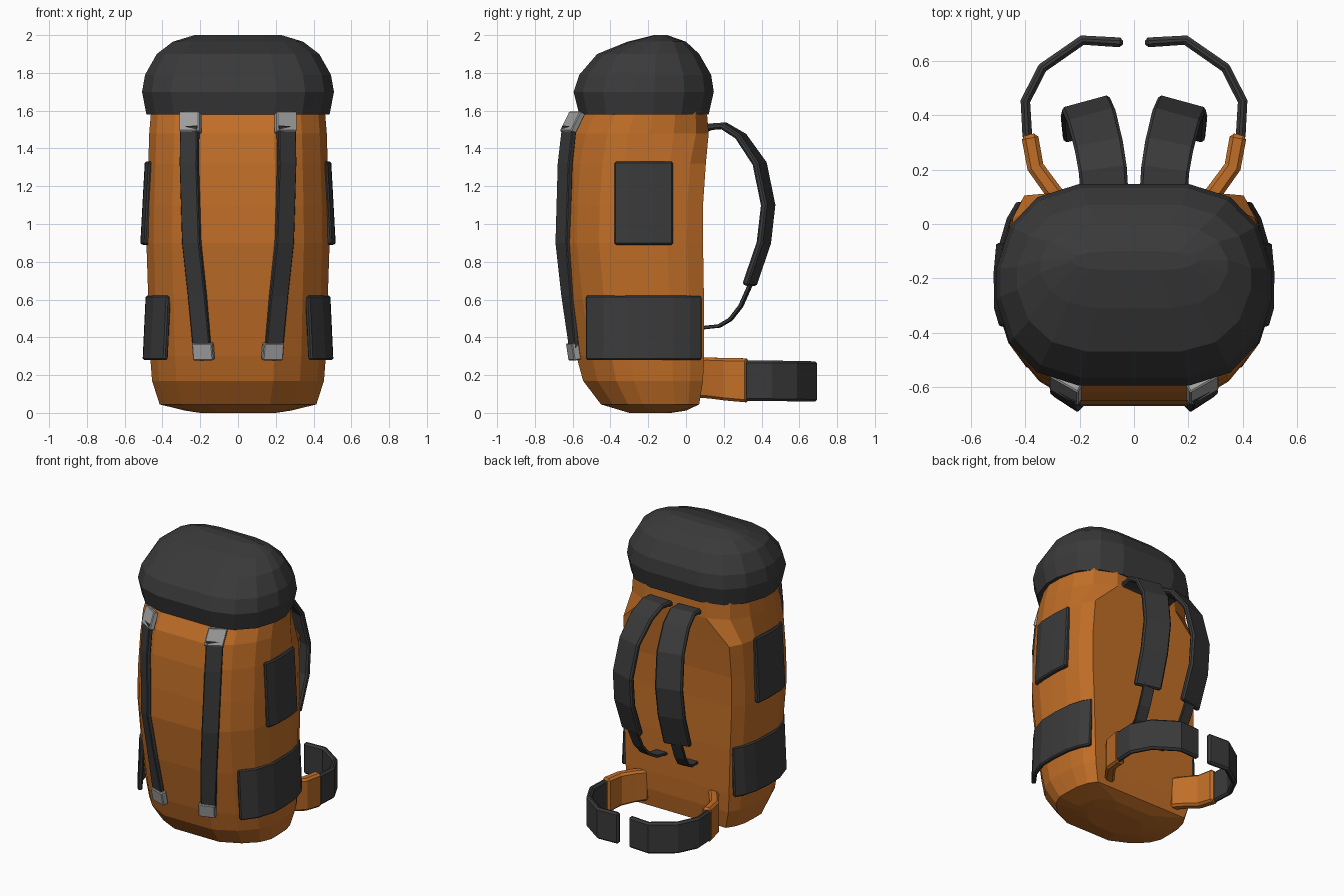
import bpy, bmesh
from mathutils import Vector


def material(name, rgb):
    m = bpy.data.materials.new(name)
    m.diffuse_color = (*rgb, 1)
    return m


ORANGE = material("orange_canvas", (0.53, 0.155, 0.02))
DARK = material("charcoal_fabric", (0.042, 0.042, 0.042))
SILVER = material("silver_buckle", (0.36, 0.36, 0.36))


def finish(name, bm, mat, bevel=0.0, mirror=False):
    bmesh.ops.recalc_face_normals(bm, faces=bm.faces)
    me = bpy.data.meshes.new(name)
    bm.to_mesh(me)
    bm.free()
    me.materials.append(mat)
    ob = bpy.data.objects.new(name, me)
    bpy.context.collection.objects.link(ob)
    if bevel:
        b = ob.modifiers.new("bevel", 'BEVEL')
        b.width, b.segments, b.limit_method = bevel, 1, 'ANGLE'
        b.angle_limit = 1.0
    if mirror:
        ob.modifiers.new("mirror", 'MIRROR')
    return ob


def loft(name, mat, rings):
    """Stack of rounded sections: (z, half width, front y, back y, front quarter, back quarter)."""
    bm = bmesh.new()
    loops = []
    for z, hx, yf, yb, front, back in rings:
        cy, hy = (yf + yb) / 2, (yb - yf) / 2
        half = [(u, -v) for u, v in front] + [(u, v) for u, v in reversed(back)]
        outline = half + [(-u, v) for u, v in reversed(half)]
        loops.append([bm.verts.new((u * hx, cy + v * hy, z)) for u, v in outline])
    for a, b in zip(loops, loops[1:]):
        for i in range(len(a)):
            j = (i + 1) % len(a)
            bm.faces.new((a[i], a[j], b[j], b[i]))
    bm.faces.new(loops[0])
    bm.faces.new(loops[-1])
    return finish(name, bm, mat)


def slab(name, mat, points, widths, thick, bevel=0.008):
    """Mirrored flat band along a path; widths holds the half-width vector at each point."""
    bm = bmesh.new()
    pts = [Vector(p) for p in points]
    if isinstance(widths, tuple):
        widths = [widths] * len(pts)
    loops = []
    for i, p in enumerate(pts):
        w = Vector(widths[i])
        t = pts[min(i + 1, len(pts) - 1)] - pts[max(i - 1, 0)]
        n = t.cross(w).normalized() * thick / 2
        loops.append([bm.verts.new(q) for q in (p - w - n, p + w - n, p + w + n, p - w + n)])
    for a, b in zip(loops, loops[1:]):
        for i in range(4):
            j = (i + 1) % 4
            bm.faces.new((a[i], a[j], b[j], b[i]))
    bm.faces.new(loops[0])
    bm.faces.new(loops[-1])
    return finish(name, bm, mat, bevel, True)


# Section quarters, from centre line out to the side
FRONT = [(0.41, 1), (0.72, 0.76), (0.92, 0.45), (1, 0.15)]
SQUARE = [(0.85, 1), (0.94, 0.78), (0.99, 0.5), (1, 0.15)]
ROUND = [(0.5, 1), (0.80, 0.82), (0.95, 0.5), (1, 0.15)]
LID = [(0.4, 1), (0.7, 0.87), (0.9, 0.58), (1, 0.15)]

# Main sack
loft("main_sack", ORANGE, [
    (0.0, 0.20, -0.30, -0.08, FRONT, ROUND),
    (0.012, 0.28, -0.34, 0.0, FRONT, ROUND),
    (0.045, 0.415, -0.45, 0.07, FRONT, SQUARE),
    (0.17, 0.455, -0.545, 0.09, FRONT, SQUARE),
    (0.30, 0.465, -0.58, 0.095, FRONT, SQUARE),
    (0.60, 0.475, -0.635, 0.095, FRONT, SQUARE),
    (0.90, 0.485, -0.67, 0.09, FRONT, SQUARE),
    (1.10, 0.482, -0.665, 0.09, FRONT, SQUARE),
    (1.32, 0.475, -0.65, 0.105, FRONT, SQUARE),
    (1.48, 0.47, -0.62, 0.12, FRONT, ROUND),
    (1.60, 0.46, -0.55, 0.11, FRONT, ROUND)])

# Top lid, its crest pushed towards the back
loft("top_lid", DARK, [(*r, LID, LID) for r in (
    (1.58, 0.485, -0.565, 0.12),
    (1.70, 0.508, -0.595, 0.147),
    (1.79, 0.492, -0.565, 0.133),
    (1.90, 0.43, -0.47, 0.07),
    (1.965, 0.345, -0.31, 0.0),
    (2.0, 0.23, -0.17, -0.10))])

# Side pockets, wrapped around the sack
slab("lower_side_pocket", DARK,
     [(x, y, 0.45) for x, y in ((0.372, -0.525), (0.442, -0.43), (0.48, -0.31), (0.482, -0.19),
                                (0.472, -0.07), (0.447, 0.015), (0.41, 0.078))],
     (-0.008, 0, 0.17), 0.03)
slab("upper_side_pocket", DARK,
     [(x, y, 1.11) for x, y in ((0.467, -0.375), (0.486, -0.31), (0.488, -0.18), (0.478, -0.07))],
     (-0.012, 0, 0.22), 0.035)

# Front compression straps and their buckles
tilt = (0.046, 0.030, 0)
slab("front_strap", DARK,
     [(0.255, -0.617, 1.52), (0.258, -0.640, 1.32), (0.245, -0.652, 0.90),
      (0.215, -0.625, 0.62), (0.19, -0.592, 0.34)],
     [tilt, tilt, tilt, (0.046, 0.025, 0), (0.046, 0.015, 0)], 0.028, 0.005)
slab("upper_buckle", SILVER, [(0.252, -0.575, 1.59), (0.252, -0.626, 1.485)],
     (0.053, 0.030, 0), 0.036, 0.005)
slab("lower_buckle", SILVER, [(0.187, -0.602, 0.37), (0.18, -0.588, 0.28)],
     (0.053, 0.016, 0), 0.040, 0.005)

# Padded shoulder straps
pad = [(0.11, 0.07, 1.49), (0.11, 0.13, 1.515), (0.115, 0.20, 1.52), (0.13, 0.29, 1.465),
       (0.155, 0.39, 1.32), (0.175, 0.435, 1.10), (0.18, 0.412, 0.90), (0.172, 0.335, 0.675)]
slab("shoulder_strap", DARK, pad,
     [(0.088, -0.024 * min(1, i / 4), 0) for i in range(len(pad))], 0.035, 0.01)
slab("shoulder_strap_webbing", DARK,
     [(0.168, 0.35, 0.70), (0.16, 0.29, 0.565), (0.145, 0.235, 0.495),
      (0.13, 0.175, 0.46), (0.115, 0.08, 0.45)], (0.04, -0.005, 0), 0.018, 0.003)

# Hip belt: padded wings and dark ends
slab("hip_belt_wing", ORANGE,
     [(0.25, 0.06, 0.185), (0.305, 0.13, 0.185), (0.363, 0.21, 0.178), (0.385, 0.33, 0.172)],
     [(0, 0, 0.105), (0, 0, 0.108), (0, 0, 0.112), (0, 0, 0.117)], 0.062, 0.014)
slab("hip_belt_end", DARK,
     [(0.392, 0.31, 0.17), (0.40, 0.452, 0.17), (0.337, 0.575, 0.168), (0.19, 0.677, 0.166),
      (0.04, 0.668, 0.166)], (0, 0, 0.107), 0.036, 0.012)
